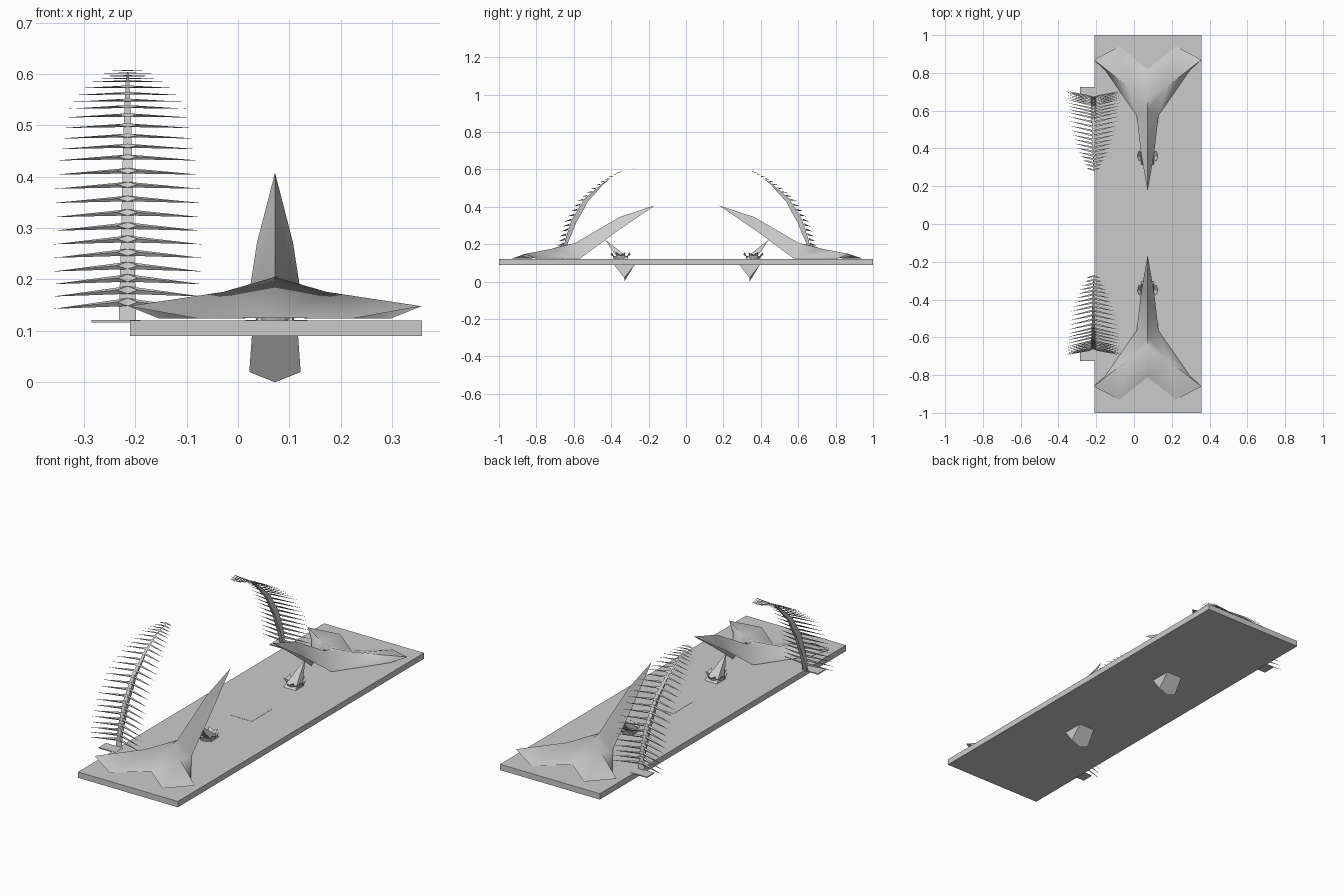
import bpy, math
from mathutils import Vector

if "Cube" in bpy.data.objects:
    bpy.data.objects.remove(bpy.data.objects["Cube"])


def make(name, verts, faces, smooth=None):
    me = bpy.data.meshes.new(name)
    me.from_pydata([tuple(v) for v in verts], [], faces)
    me.validate()
    ob = bpy.data.objects.new(name, me)
    bpy.context.collection.objects.link(ob)
    if smooth:
        bpy.ops.object.select_all(action='DESELECT')
        ob.select_set(True)
        bpy.context.view_layer.objects.active = ob
        bpy.ops.object.mode_set(mode='EDIT')
        bpy.ops.mesh.select_all(action='SELECT')
        bpy.ops.mesh.normals_make_consistent(inside=False)
        bpy.ops.object.mode_set(mode='OBJECT')
        bpy.ops.object.shade_smooth_by_angle(angle=math.radians(smooth))
    return ob


def box(name, x0, x1, y0, y1, z0, z1):
    v = [(x, y, z) for x in (x0, x1) for y in (y0, y1) for z in (z0, z1)]
    f = [(0, 1, 3, 2), (4, 6, 7, 5), (0, 4, 5, 1), (2, 3, 7, 6), (0, 2, 6, 4), (1, 5, 7, 3)]
    return make(name, v, f)


TOP = 0.12
CX = 0.072


def place(pts, s):
    # local (x, distance from middle, z) to world; s picks the end
    return [(x, 0.005 + s * d, z) for x, d, z in pts]


def canopy(s, name):
    # ridge, hub and notch on the centre line
    mid = [(0, .17, .408), (0, .36, .345), (0, .60, .205), (0, .66, .195), (0, .815, .125)]
    # spike edge, waist, arm ridge, inner edge, arm tip, outer corner
    side = [(.035, .37, .272), (.058, .57, .124), (.10, .72, .176),
            (.225, .81, .124), (.285, .865, .148), (.15, .935, .124)]
    v = mid + side + [(-x, d, z) for x, d, z in side]
    v = [(x + CX, d, z) for x, d, z in v]
    f = []
    for o in (5, 11):
        w1, w2, a, b, t, c = range(o, o + 6)
        f += [(0, 1, w1), (1, 2, w2, w1), (2, 3, a, w2), (w2, a, b),
              (a, t, b), (3, 4, a), (4, c, a), (a, c, t)]
    make(name, place(v, s), f, 60)


def spout(s, name):
    # leaning spike running through the slab into a wedge below
    rings = [(.335, .09, .045, .055), (.35, .135, .03, .025), (.385, .17, .018, .017)]
    v = []
    for d, z, hx, hd in rings:
        v += [(CX - hx, d - hd, z), (CX + hx, d - hd, z), (CX + hx, d + hd, z), (CX - hx, d + hd, z)]
    v += [(CX, .438, .225), (CX - .05, .335, .02), (CX, .335, 0), (CX + .05, .335, .02)]
    f = []
    for r in (0, 4):
        f += [(r + i, r + (i + 1) % 4, r + 4 + (i + 1) % 4, r + 4 + i) for i in range(4)]
    f += [(8 + i, 8 + (i + 1) % 4, 12) for i in range(4)]
    f += [(0, 13, 14, 15, 1), (3, 2, 15, 14, 13), (0, 3, 13), (1, 15, 2)]
    make(name, place(v, s), f, 40)
    # flared jagged collar
    v, f, n = [], [], 12
    for i in range(n):
        a = math.tau * i / n
        for r, z in ((.036, TOP), (.042, .138), (.054, .157 if i % 3 else .142)):
            v.append((CX + r * math.cos(a), .355 + r * math.sin(a), z))
    for i in range(n):
        j = (i + 1) % n
        f.append((3 * i, 3 * j, 3 * j + 1, 3 * i + 1))
        if i % 3 != 1:
            f.append((3 * i + 1, 3 * j + 1, 3 * j + 2, 3 * i + 2))
    make(name + "_collar", place(v, s), f)


PATH = [Vector(p) for p in ((.67, .12), (.655, .22), (.62, .33), (.55, .445),
                            (.45, .53), (.36, .585), (.28, .607))]


def along(t):
    u = t * (len(PATH) - 1)
    i = min(int(u), len(PATH) - 2)
    return PATH[i].lerp(PATH[i + 1], u - i)


def frond(s, name):
    fx = -0.215
    # tapering arched stem
    v, f, n = [], [], 12
    for i in range(n + 1):
        t = i / n
        p = along(t)
        tan = (along(min(t + .05, 1)) - along(max(t - .05, 0))).normalized()
        nor = Vector((-tan.y, tan.x))
        w = .016 * (1 - t) + .001
        h = .003 + .028 * max(0, math.sin(math.pi * min(1, t * 1.4)))
        a, b = p + nor * .003, p + nor * h
        if b.x > a.x:
            b = p - nor * h
        v += [(fx - w, *a), (fx + w, *a), (fx + w * .6, *b), (fx - w * .6, *b)]
    for i in range(n):
        f += [(4 * i + k, 4 * i + (k + 1) % 4, 4 * i + 4 + (k + 1) % 4, 4 * i + 4 + k) for k in range(4)]
    f += [(0, 1, 2, 3), tuple(range(4 * n, 4 * n + 4))]
    make(name + "_stem", place(v, s), f)
    # paired pointed leaflets swept outward
    v, f, count = [], [], 25
    for i in range(count):
        t = .06 + .94 * i / (count - 1)
        p = along(t)
        tan = (along(min(t + .04, 1)) - along(max(t - .04, 0))).normalized()
        length = .145 * max(0, 1 - max(0, (t - .3) / .7) ** 2.2 * .75)
        hw = .008 - .004 * t
        for m in (-1, 1):
            o = len(v)
            a, b = p - tan * hw, p + tan * hw
            k = length / .145
            tip = (fx + m * length, p.x + .035 * k, p.y - .014 * (1 - t))
            v += [(fx, *a), (fx, *b), tip, (fx + m * .02, p.x + .012, p.y)]
            f += [(o, o + 1, o + 2), (o, o + 3, o + 2), (o + 1, o + 3, o + 2)]
    make(name + "_leaflets", place(v, s), f)
    # foot plate
    y0, y1 = sorted((s * .665, s * .725))
    box(name + "_foot", -.285, -.19, y0, y1, TOP - .004, TOP + .001)


# base slab with a small inlay at the middle
box("base_slab", -.21, .358, -1, 1, .09, TOP)
box("centre_inlay", .015, .135, -.08, .08, .112, TOP + .001)

# both ends mirror each other
for s, end in ((-1, "front"), (1, "rear")):
    canopy(s, end + "_canopy")
    spout(s, end + "_spike")
    frond(s, end + "_frond")
